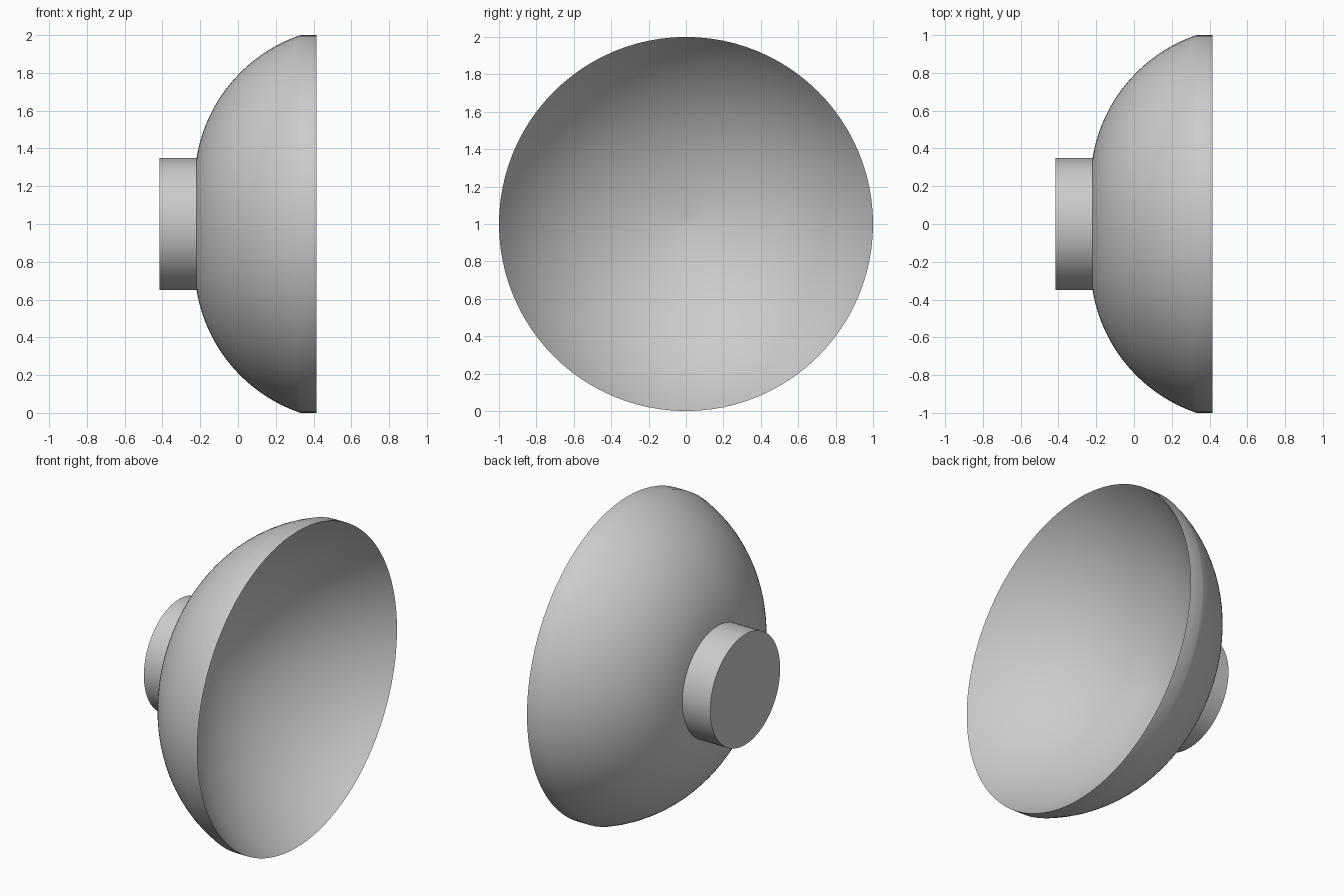
import bpy, bmesh, math

cube = bpy.data.objects.get("Cube")
if cube:
    bpy.data.objects.remove(cube)

SEGMENTS = 96
grey = bpy.data.materials.new("light_grey")
grey.use_nodes = True
grey.diffuse_color = (0.6, 0.6, 0.6, 1)
grey.node_tree.nodes["Principled BSDF"].inputs["Base Color"].default_value = (0.6, 0.6, 0.6, 1)


def lathe(name, profile):
    """Spin (x, radius) points around the horizontal x axis at z = 1."""
    bm = bmesh.new()
    verts = [bm.verts.new((x, 0, r)) for x, r in profile]
    edges = [bm.edges.new(pair) for pair in zip(verts, verts[1:])]
    bmesh.ops.spin(bm, geom=verts + edges, cent=(0, 0, 0), axis=(1, 0, 0),
                   angle=math.tau, steps=SEGMENTS, use_merge=True)
    bmesh.ops.remove_doubles(bm, verts=bm.verts, dist=0.0005)
    bmesh.ops.recalc_face_normals(bm, faces=bm.faces)
    mesh = bpy.data.meshes.new(name)
    bm.to_mesh(mesh)
    bm.free()
    obj = bpy.data.objects.new(name, mesh)
    obj.location.z = 1
    mesh.materials.append(grey)
    bpy.context.collection.objects.link(obj)
    bpy.ops.object.select_all(action="DESELECT")
    obj.select_set(True)
    bpy.context.view_layer.objects.active = obj
    bpy.ops.object.shade_smooth_by_angle(angle=math.radians(30))


def arc(centre_x, centre_r, size, start_r, end_r, steps=32):
    """Circular profile bulging towards -x, between two radii."""
    start = math.asin((start_r - centre_r) / size)
    end = math.asin((end_r - centre_r) / size)
    angles = [start + (end - start) * i / steps for i in range(steps + 1)]
    return [(centre_x - size * math.cos(a), centre_r + size * math.sin(a))
            for a in angles]


# Dish: rounded back, short straight rim, hollow front
outer = arc(0.597, 0.217, 0.827, 0.35, 1)
inner = arc(1.099, -0.09, 1.287, 0, 1)
lathe("dish", outer + inner[::-1])

# Mounting stub, open where it meets the back of the dish
lathe("mounting_stub", [(-0.415, 0), (-0.415, 0.35), (outer[0][0], 0.35)])
